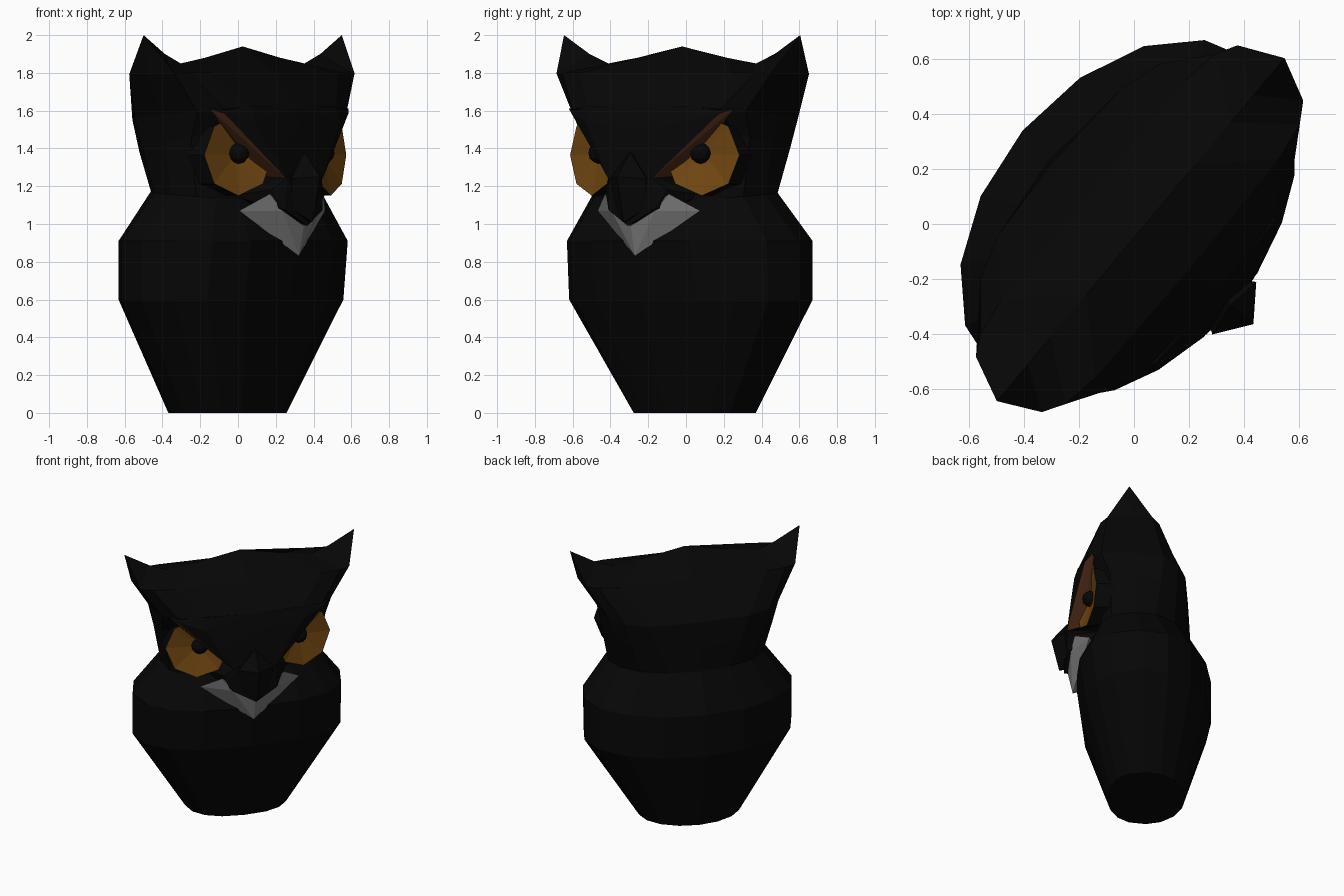
import bpy, bmesh, math
from mathutils import Matrix, Vector

if "Cube" in bpy.data.objects:
    bpy.data.objects.remove(bpy.data.objects["Cube"])

# Working frame: u = sideways, f = forward (towards the beak), z = up.
# The finished bird is turned 50 degrees about z.
TURN = Matrix.Rotation(math.radians(50), 4, 'Z')


def material(name, rgb):
    m = bpy.data.materials.new(name)
    m.diffuse_color = (*rgb, 1)
    m.use_nodes = True
    m.node_tree.nodes["Principled BSDF"].inputs["Base Color"].default_value = m.diffuse_color
    return m


BLACK = material("black", (0.002, 0.002, 0.002))
AMBER = material("amber", (0.17, 0.065, 0.006))
BROWN = material("dark_brown", (0.07, 0.022, 0.009))
GREY = material("light_grey", (0.2, 0.2, 0.2))


def P(u, f, z):
    return Vector((u, -f, z))


def finish(name, bm, *mats):
    bmesh.ops.transform(bm, matrix=TURN, verts=bm.verts)
    me = bpy.data.meshes.new(name)
    bm.to_mesh(me)
    bm.free()
    for m in mats:
        me.materials.append(m)
    ob = bpy.data.objects.new(name, me)
    bpy.context.collection.objects.link(ob)
    return ob


def hull(name, pts, mat, second=None, rule=None):
    """Faceted solid around a few points; rule picks faces for the second colour."""
    bm = bmesh.new()
    vs = [bm.verts.new(P(*p)) for p in pts]
    res = bmesh.ops.convex_hull(bm, input=vs)
    junk = {g for g in res["geom_interior"] + res["geom_unused"]
            if isinstance(g, bmesh.types.BMVert)}
    bmesh.ops.delete(bm, geom=list(junk), context='VERTS')
    bmesh.ops.recalc_face_normals(bm, faces=bm.faces)
    bm.normal_update()
    mats = [mat]
    if rule:
        mats.append(second)
        for fc in bm.faces:
            fc.material_index = int(rule(fc.normal))
    finish(name, bm, *mats)


def power(v, p):
    return math.copysign(abs(v) ** p, v) if abs(v) > 1e-6 else 0.0


# --- body and head: 16-sided loft closing into the ridge between the ears
# z back, z front, half width, centre f, back depth, front depth, back power, front power
RINGS = [
    (0.00, 0.00, 0.355, -0.08, 0.27, 0.26, 1.0, 0.85),
    (0.60, 0.60, 0.735, -0.05, 0.48, 0.41, 1.0, 0.8),
    (0.91, 0.91, 0.735, -0.05, 0.48, 0.45, 1.0, 0.8),
    (1.18, 1.13, 0.55, 0.00, 0.39, 0.27, 1.0, 0.6),
    (1.36, 1.50, 0.60, 0.00, 0.38, 0.25, 0.75, 0.45),
    (1.54, 1.62, 0.63, 0.00, 0.37, 0.40, 0.6, 0.6),
    (1.79, 1.80, 0.765, 0.02, 0.22, 0.24, 0.4, 0.4),
]
RIDGE = [(0, 1.94), (0.31, 1.88), (0.51, 1.85), (0.64, 1.90), (0.816, 2.0)]
N = 16

bm = bmesh.new()
loops = []
for zb, zf, a, c, back, front, pb, pf in RINGS:
    loop = []
    for i in range(N):
        t = 2 * math.pi * i / N
        s, k = math.sin(t), math.cos(t)          # k > 0 is the front
        p, d = (pf, front) if k > 1e-6 else (pb, back)
        z = zb + (zf - zb) * (k + 1) / 2
        loop.append(bm.verts.new(P(a * power(s, p), c + d * power(k, p), z)))
    loops.append(loop)
top = []
for i in range(N):
    j = i % 8
    u, z = RIDGE[min(j, 8 - j)]
    top.append(bm.verts.new(P(u if i < 8 else -u, 0.032, z)))
for lo, hi in zip(loops, loops[1:]):
    for i in range(N):
        n = (i + 1) % N
        bm.faces.new((lo[i], lo[n], hi[n], hi[i]))
# crown and ears: the ear tip is fanned to the head corners in front and behind
lo = loops[-1]
for i in range(N):
    n = (i + 1) % N
    if n % 8 == 4:
        bm.faces.new((lo[i], lo[n], top[n]))
        bm.faces.new((lo[i], top[n], top[i]))
    elif i % 8 == 4:
        bm.faces.new((lo[i], lo[n], top[i]))
        bm.faces.new((lo[n], top[n], top[i]))
    else:
        bm.faces.new((lo[i], lo[n], top[n], top[i]))
bm.faces.new(loops[0])
bmesh.ops.remove_doubles(bm, verts=top, dist=0.0005)
bmesh.ops.recalc_face_normals(bm, faces=bm.faces)
finish("body_and_head", bm, BLACK)


def eye(name, side):
    """Shallow amber dish with a black outer wall."""
    bm = bmesh.new()
    cu, cz = 0.38, 1.365
    mid = bm.verts.new(P(side * 0.36, 0.285, 1.37))
    rim, rear = [], []
    for i in range(8):
        t = 2 * math.pi * i / 8
        u, z = cu + 0.205 * math.cos(t), cz + 0.215 * math.sin(t)
        f = 0.387 - 0.32 * (u - 0.18)
        rim.append(bm.verts.new(P(side * u, f, z)))
        rear.append(bm.verts.new(P(side * (cu + (u - cu) * 0.95), f - 0.12, z)))
    for i in range(8):
        n = (i + 1) % 8
        bm.faces.new((mid, rim[i], rim[n])).material_index = 1
        bm.faces.new((rim[i], rim[n], rear[n], rear[i]))
    bm.faces.new(rear)
    bmesh.ops.recalc_face_normals(bm, faces=bm.faces)
    finish(name, bm, BLACK, AMBER)


for side, tag in ((1, "right"), (-1, "left")):
    eye(tag + "_eye", side)

    # pupil
    bm = bmesh.new()
    bmesh.ops.create_icosphere(bm, subdivisions=2, radius=0.057,
                               matrix=Matrix.Translation(P(side * 0.352, 0.298, 1.375)))
    finish(tag + "_pupil", bm, BLACK)

    # slanted brow; its underside, facing outwards and down, is the brown lid
    hull(tag + "_brow", [(side * u, f, z) for u, f, z in (
        (0, 0.40, 1.62), (0.34, 0.385, 1.625), (0.57, 0.285, 1.61),
        (0, 0.425, 1.50), (0.51, 0.335, 1.585), (0.35, 0.41, 1.54),
        (0.21, 0.44, 1.38), (0.15, 0.46, 1.24), (0, 0.45, 1.30),
        (0.50, 0.26, 1.55), (0.34, 0.265, 1.42), (0.19, 0.35, 1.25),
        (0, 0.2, 1.6), (0, 0.2, 1.3), (0.50, 0.2, 1.58))], BLACK, BROWN,
        lambda n: n.z < -0.05 and -0.3 < -n.y < 0.72 and side * n.x > 0.15)

    # cheek filling the gap between eye, beak and chin
    hull(tag + "_cheek", [(side * u, f, z) for u, f, z in (
        (0, 0.45, 1.3), (0.14, 0.46, 1.25), (0.21, 0.41, 1.18),
        (0.155, 0.455, 1.075), (0, 0.48, 0.99),
        (0, 0.2, 1.3), (0, 0.2, 1.05), (0.3, 0.2, 1.15))], BLACK)

    # pale chin patch below the beak
    hull(tag + "_chin", [(side * u, f, z) for u, f, z in (
        (0, 0.42, 0.83), (0.355, 0.305, 1.07), (0.22, 0.405, 1.16),
        (0.15, 0.435, 1.07), (0, 0.455, 0.99),
        (0, 0.3, 0.9), (0.2, 0.25, 1.06), (0, 0.3, 1.0))], GREY)

# beak
hull("beak", [(0, 0.568, 1.25), (0, 0.513, 1.01), (0, 0.46, 1.38), (0, 0.3, 1.05), (0, 0.3, 1.3)]
     + [(s * u, f, z) for s in (1, -1) for u, f, z in ((0.125, 0.477, 1.24), (0.10, 0.46, 1.08))],
     BLACK)
